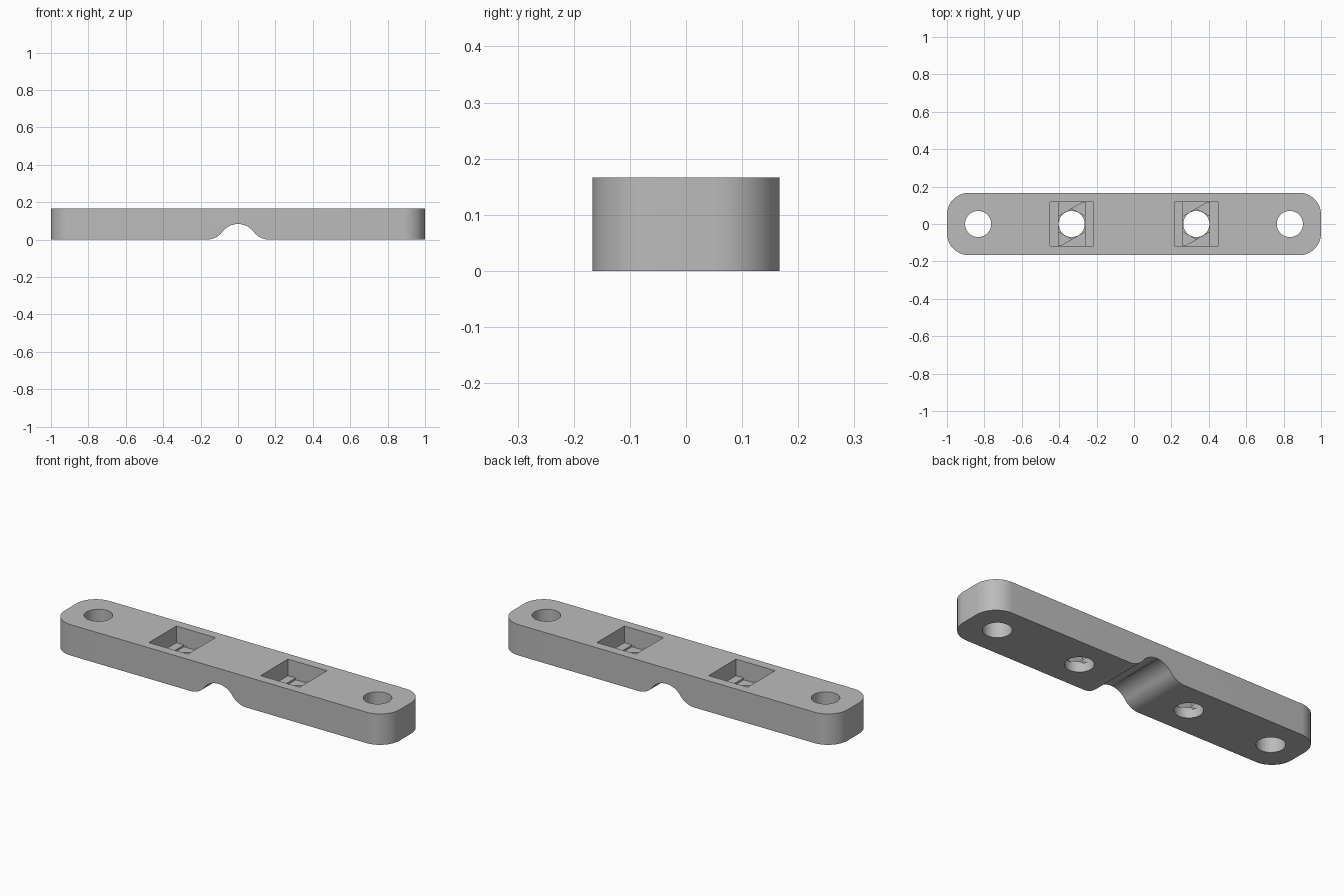
import bpy, bmesh
from math import sin, cos, pi, radians, asin, atan2
from mathutils import Vector

if "Cube" in bpy.data.objects:
    bpy.data.objects.remove(bpy.data.objects["Cube"])

LENGTH, WIDTH, HEIGHT = 2.0, 1 / 3, 1 / 6
CORNER = 0.117
HOLE_R = 0.07
POCKET = 0.1167       # half width of the square nut pocket
FLOOR = 0.077         # height of the pocket floor
STEP = 0.01           # drop of each thin step under the pocket
GROOVE_R = 0.1042     # radius of the groove and of its rounded lips


def arc(cx, cy, r, start, end, steps):
    """Points on an arc, angles in radians."""
    return [Vector((cx + r * cos(start + (end - start) * i / steps),
                    cy + r * sin(start + (end - start) * i / steps)))
            for i in range(steps + 1)]


def prism(name, outline, place, offset):
    """Extrude a 2D outline; place maps a 2D point to its 3D position."""
    bm = bmesh.new()
    face = bm.faces.new([bm.verts.new(place(p)) for p in outline])
    out = bmesh.ops.extrude_face_region(bm, geom=[face])
    moved = [v for v in out["geom"] if isinstance(v, bmesh.types.BMVert)]
    bmesh.ops.translate(bm, verts=moved, vec=offset)
    bmesh.ops.recalc_face_normals(bm, faces=bm.faces)
    mesh = bpy.data.meshes.new(name)
    bm.to_mesh(mesh)
    bm.free()
    obj = bpy.data.objects.new(name, mesh)
    bpy.context.collection.objects.link(obj)
    return obj


def upright(name, outline, x, bottom, top):
    return prism(name, outline, lambda p: (p.x + x, p.y, bottom), (0, 0, top - bottom))


def clip(outline, normal, limit):
    """Keep the part of a convex outline on the inner side of a line."""
    kept = []
    for a, b in zip(outline, outline[1:] + outline[:1]):
        da, db = a.dot(normal) - limit, b.dot(normal) - limit
        if da <= 0:
            kept.append(a)
        if da * db < 0:
            kept.append(a.lerp(b, da / (da - db)))
    return kept


def cut(target, cutter):
    cutter.hide_render = True
    mod = target.modifiers.new("cut", "BOOLEAN")
    mod.operation, mod.solver, mod.object = "DIFFERENCE", "EXACT", cutter
    bpy.context.view_layer.objects.active = target
    bpy.ops.object.modifier_apply(modifier=mod.name)
    bpy.data.objects.remove(cutter)


# Bar with rounded corners
cx, cy = LENGTH / 2 - CORNER, WIDTH / 2 - CORNER
outline = []
for k, (sx, sy) in enumerate([(1, 1), (-1, 1), (-1, -1), (1, -1)]):
    outline += arc(sx * cx, sy * cy, CORNER, k * pi / 2, (k + 1) * pi / 2, 16)
bar = upright("clamp_bar", outline, 0, 0, HEIGHT)

# Groove across the underside: an arch with rounded lips
lip_x = 1 / 6
centre_z = HEIGHT / 2 - GROOVE_R
angle = asin((GROOVE_R - centre_z) / (2 * GROOVE_R))
right_lip = arc(lip_x, GROOVE_R, GROOVE_R, -pi / 2, angle - pi, 14)
arch = arc(0, centre_z, GROOVE_R, angle, pi - angle, 28)
left_lip = [Vector((-p.x, p.y)) for p in reversed(right_lip)]
groove = ([Vector((lip_x, -0.1))] + right_lip + arch[1:-1] + left_lip
          + [Vector((-lip_x, -0.1))])
cut(bar, prism("groove_cutter", groove, lambda p: (p.x, -WIDTH, p.y), (0, 2 * WIDTH, 0)))

# Square pockets, each stepping down to a slot, a rhombus and a hexagon
for x in (-1 / 3, 1 / 3):
    shape = [Vector((sx * POCKET, sy * POCKET))
             for sx, sy in [(-1, -1), (1, -1), (1, 1), (-1, 1)]]
    cut(bar, upright("pocket_cutter", shape, x, FLOOR, HEIGHT + 0.1))
    for level, turn in enumerate((0, 120, 60), 1):
        normal = Vector((cos(radians(turn)), sin(radians(turn))))
        for side in (normal, -normal):
            shape = clip(shape, side, HOLE_R + 0.001)
        shrunk = [p * (1 - 0.002 * level) for p in shape]
        cut(bar, upright("step_cutter", shrunk, x, FLOOR - STEP * level, FLOOR + 0.02))

# Round through holes
for x in (-5 / 6, -1 / 3, 1 / 3, 5 / 6):
    circle = arc(0, 0, HOLE_R, 0, 2 * pi, 48)[:-1]
    cut(bar, upright("hole_cutter", circle, x, -0.1, HEIGHT + 0.1))

# Grey material
grey = bpy.data.materials.new("plain_grey")
grey.use_nodes = True
colour = (0.5, 0.5, 0.5, 1)
grey.diffuse_color = colour
grey.node_tree.nodes["Principled BSDF"].inputs["Base Color"].default_value = colour
bar.data.materials.clear()
bar.data.materials.append(grey)

bpy.ops.object.select_all(action="DESELECT")
bar.select_set(True)
bpy.context.view_layer.objects.active = bar
bpy.ops.object.shade_smooth_by_angle(angle=radians(30))
